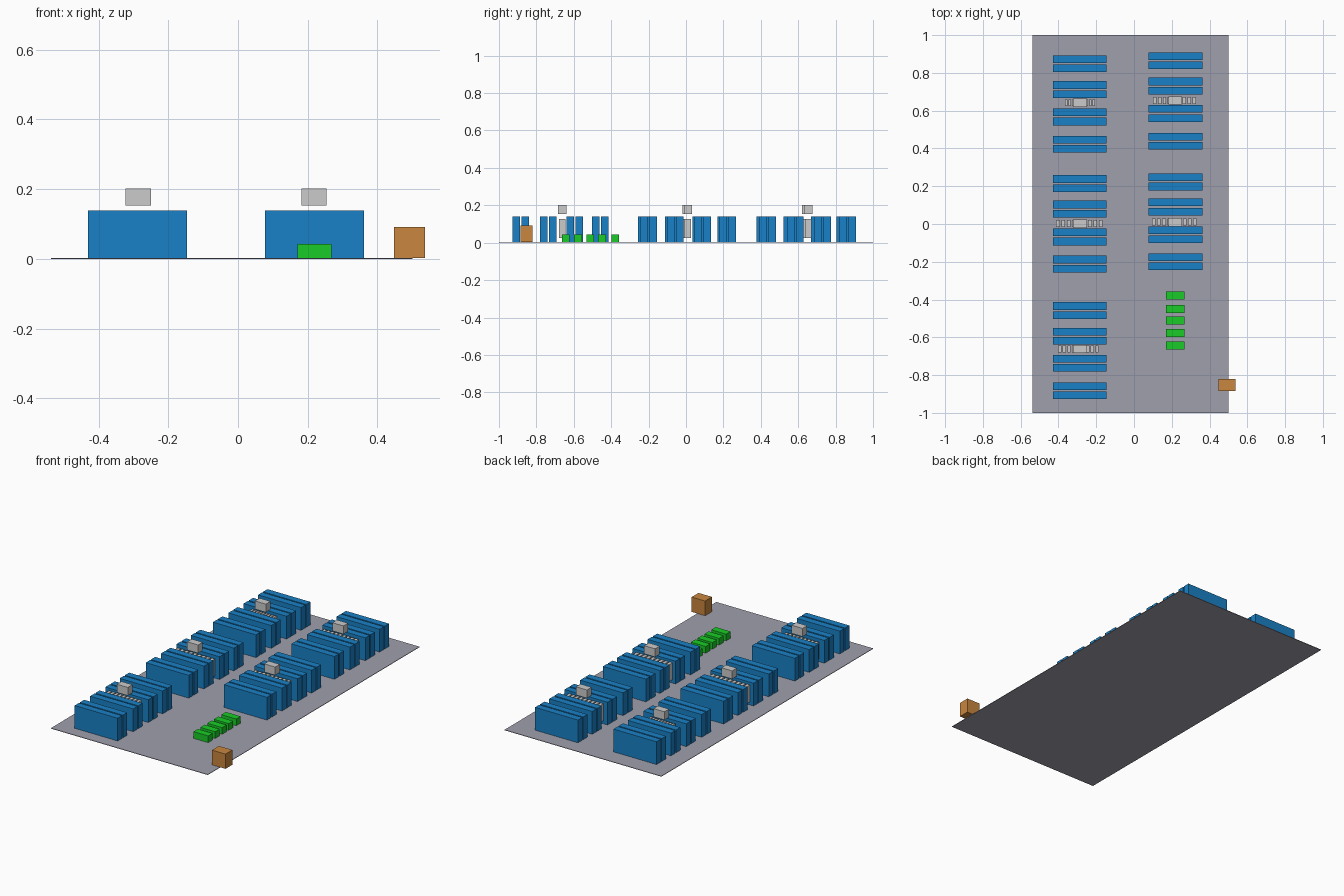
import bpy

if "Cube" in bpy.data.objects:
    bpy.data.objects.remove(bpy.data.objects["Cube"])

def material(name, rgb):
    m = bpy.data.materials.new(name)
    m.diffuse_color = (*rgb, 1)
    m.use_nodes = True
    m.node_tree.nodes["Principled BSDF"].inputs["Base Color"].default_value = m.diffuse_color
    return m

BLUE = material("rack_blue", (0.01, 0.22, 0.57))
GREEN = material("pallet_green", (0.01, 0.6, 0.02))
BROWN = material("crate_brown", (0.58, 0.24, 0.05))
FLOOR = material("floor_grey", (0.35, 0.35, 0.42))

def box(name, x, y, z, mat=None):
    """Box from (min, max) ranges on each axis."""
    bpy.ops.mesh.primitive_cube_add(size=1, location=[sum(r) / 2 for r in (x, y, z)])
    ob = bpy.context.object
    ob.name = name
    ob.scale = [r[1] - r[0] for r in (x, y, z)]
    bpy.ops.object.transform_apply(location=False, rotation=False, scale=True)
    if mat:
        ob.data.materials.append(mat)
    return ob

Z0 = 0.003

# Floor slab
box("floor", (-0.537, 0.5), (-1, 1), (0, Z0), FLOOR)

# Back-to-back rack pairs: two slabs with a narrow gap
def rack_pair(x, y):
    for a, b in ((-0.0445, -0.004), (0.004, 0.0445)):
        box("rack", x, (y + a, y + b), (Z0, 0.139), BLUE)

left_rows = [0.848, 0.712, 0.567, 0.422, 0.214, 0.079, -0.068, -0.212,
             -0.458, -0.594, -0.737, -0.883]
right_rows = [0.864, 0.73, 0.585, 0.438, 0.223, 0.09, -0.057, -0.2]
for y in left_rows:
    rack_pair((-0.43, -0.146), y)
for y in right_rows:
    rack_pair((0.078, 0.362), y)

# Aisle units: hanging box above a slatted divider
def aisle_unit(x, y, x0, x1):
    box("aisle_box", (x - 0.036, x + 0.036), (y - 0.022, y + 0.022), (0.153, 0.202))
    n = 9
    step = (x1 - x0) / n
    slat = box("aisle_divider", (x0, x0 + step * 0.7), (y - 0.018, y + 0.018), (0.025, 0.127))
    arr = slat.modifiers.new("repeat", 'ARRAY')
    arr.count = n
    arr.use_relative_offset = False
    arr.use_constant_offset = True
    arr.constant_offset_displace = (step, 0, 0)

for unit in [(-0.286, 0.642, -0.366, -0.2), (-0.286, 0.002, -0.412, -0.158),
             (-0.286, -0.662, -0.402, -0.18), (0.218, 0.654, 0.1, 0.335),
             (0.218, 0.01, 0.095, 0.34)]:
    aisle_unit(*unit)

# Low pallets
for y in (-0.378, -0.45, -0.512, -0.577, -0.643):
    box("pallet", (0.17, 0.268), (y - 0.021, y + 0.021), (Z0, 0.043), GREEN)

# Crate at the floor edge
box("crate", (0.448, 0.537), (-0.885, -0.82), (Z0, 0.091), BROWN)
